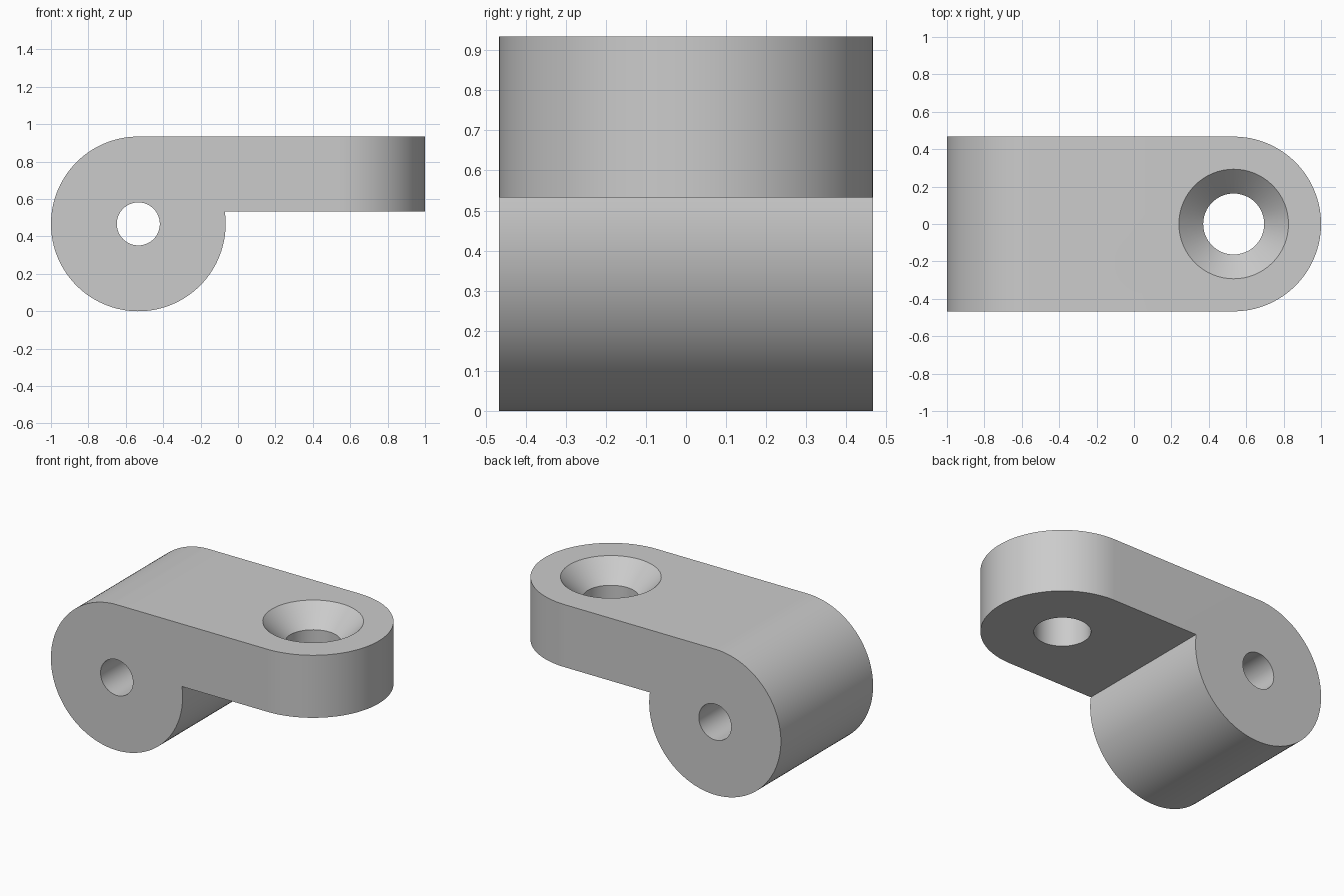
import bpy, bmesh, math
from mathutils import Vector

cube = bpy.data.objects.get("Cube")
if cube:
    bpy.data.objects.remove(cube, do_unlink=True)

R = 0.467              # barrel radius and half width
CX = 1 - R             # distance of both hole axes from the middle
TOP, UNDER = 2 * R, 0.533

grey = bpy.data.materials.new("plain grey")
grey.use_nodes = True
colour = (0.6, 0.6, 0.6, 1)
grey.diffuse_color = colour
grey.node_tree.nodes["Principled BSDF"].inputs["Base Color"].default_value = colour


def arc(cx, cy, r, start, end, steps):
    angles = [start + (end - start) * i / steps for i in range(steps + 1)]
    return [(cx + r * math.cos(a), cy + r * math.sin(a)) for a in angles]


def make_object(name, bm):
    bmesh.ops.recalc_face_normals(bm, faces=bm.faces)
    mesh = bpy.data.meshes.new(name)
    bm.to_mesh(mesh)
    bm.free()
    mesh.materials.append(grey)
    obj = bpy.data.objects.new(name, mesh)
    bpy.context.collection.objects.link(obj)
    return obj


def prism(name, points, place, depth):
    bm = bmesh.new()
    face = bm.faces.new([bm.verts.new(place(*p)) for p in points])
    new = bmesh.ops.extrude_face_region(bm, geom=[face])["geom"]
    verts = [v for v in new if isinstance(v, bmesh.types.BMVert)]
    bmesh.ops.translate(bm, verts=verts, vec=Vector(depth))
    return make_object(name, bm)


def boolean(target, cutter, operation):
    cutter.hide_render = True
    mod = target.modifiers.new(operation.title(), "BOOLEAN")
    mod.object, mod.operation, mod.solver = cutter, operation, "EXACT"
    bpy.context.view_layer.objects.active = target
    bpy.ops.object.modifier_apply(modifier=mod.name)
    bpy.data.objects.remove(cutter, do_unlink=True)


# Side profile: round barrel with a flat arm leaving its top
notch = math.asin((UNDER - R) / R)
side = arc(-CX, R, R, math.pi / 2, 2 * math.pi + notch, 96)
side += [(1.2, UNDER), (1.2, TOP)]
bracket = prism("hinge_bracket", side, lambda x, z: (x, -0.6, z), (0, 1.2, 0))

# Plan outline rounds the end of the arm
plan = [(-1.2, -R)] + arc(CX, 0, R, -math.pi / 2, math.pi / 2, 64) + [(-1.2, R)]
outline = prism("plan_outline", plan, lambda x, y: (x, y, -0.2), (0, 0, 1.4))
boolean(bracket, outline, "INTERSECT")

# Pin hole through the barrel
pin = arc(-CX, R, 0.115, 0, 2 * math.pi, 64)[:-1]
boolean(bracket, prism("pin_cutter", pin, lambda x, z: (x, -0.6, z), (0, 1.2, 0)), "DIFFERENCE")

# Countersunk screw hole through the arm, one turned cutter
bm = bmesh.new()
sink = [(0.163, 0.4), (0.163, TOP - 0.13), (0.293, TOP), (0.343, TOP + 0.05)]
rings = [[bm.verts.new((x, y, z)) for x, y in arc(CX, 0, r, 0, 2 * math.pi, 64)[:-1]]
         for r, z in sink]
for low, high in zip(rings, rings[1:]):
    for i in range(len(low)):
        bm.faces.new((low[i - 1], low[i], high[i], high[i - 1]))
bm.faces.new(rings[0])
bm.faces.new(rings[-1])
boolean(bracket, make_object("screw_cutter", bm), "DIFFERENCE")

# Smooth curved walls, sharp rims
bpy.ops.object.select_all(action="DESELECT")
bracket.select_set(True)
bpy.context.view_layer.objects.active = bracket
bpy.ops.object.shade_smooth_by_angle(angle=math.radians(30))
